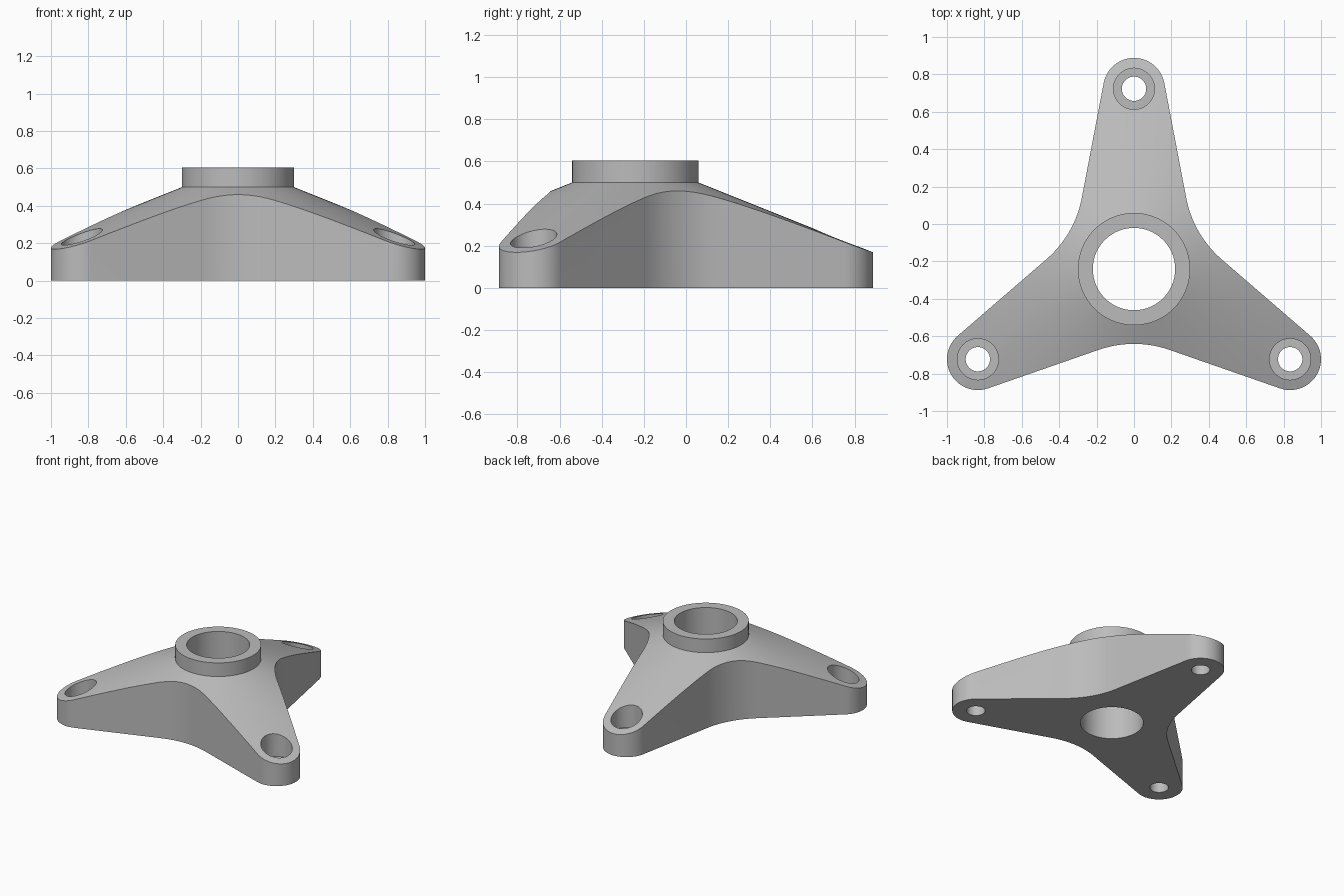
import bpy, bmesh
from math import sin, cos, radians, pi, tau

if "Cube" in bpy.data.objects:
    bpy.data.objects.remove(bpy.data.objects["Cube"], do_unlink=True)

REACH, TIP_R = 0.964, 0.165      # hub to bolt hole, rounded arm end
CENTRE_Y = -REACH / 4            # hub axis
WAIST = 0.40                     # hub to wall between two arms
TAPER = radians(10.8)

grey = bpy.data.materials.new("plain_grey")
grey.use_nodes = True
colour = (0.5, 0.5, 0.5, 1)
grey.diffuse_color = colour
grey.node_tree.nodes["Principled BSDF"].inputs["Base Color"].default_value = colour


def finish(name, bm):
    bmesh.ops.recalc_face_normals(bm, faces=bm.faces)
    mesh = bpy.data.meshes.new(name)
    bm.to_mesh(mesh)
    bm.free()
    mesh.materials.append(grey)
    obj = bpy.data.objects.new(name, mesh)
    obj.location.y = CENTRE_Y
    bpy.context.collection.objects.link(obj)
    return obj


def prism(name, outline, bottom, top):
    bm = bmesh.new()
    face = bm.faces.new([bm.verts.new((x, y, bottom)) for x, y in outline])
    ext = bmesh.ops.extrude_face_region(bm, geom=[face])
    moved = [v for v in ext["geom"] if isinstance(v, bmesh.types.BMVert)]
    bmesh.ops.translate(bm, verts=moved, vec=(0, 0, top - bottom))
    return finish(name, bm)


def lathe(name, profile, steps=128, at=(0, 0)):
    bm = bmesh.new()
    rings = []
    for i in range(steps):
        a = tau * i / steps
        rings.append([bm.verts.new((at[0] + r * cos(a), at[1] + r * sin(a), z))
                      for r, z in profile])
    n = len(profile)
    for i in range(steps):
        p, q = rings[i], rings[(i + 1) % steps]
        for j in range(n):
            k = (j + 1) % n
            bm.faces.new((p[j], q[j], q[k], p[k]))
    bmesh.ops.remove_doubles(bm, verts=bm.verts, dist=1e-5)
    return finish(name, bm)


def arc(cx, cy, r, start, end, steps):
    return [(cx + r * cos(start + (end - start) * i / steps),
             cy + r * sin(start + (end - start) * i / steps))
            for i in range(steps + 1)]


def combine(target, other, operation):
    mod = target.modifiers.new("cut", "BOOLEAN")
    mod.operation, mod.object, mod.solver = operation, other, "EXACT"
    bpy.context.view_layer.update()
    result = bpy.data.meshes.new_from_object(
        target.evaluated_get(bpy.context.evaluated_depsgraph_get()))
    target.modifiers.clear()
    target.data = result
    bpy.data.objects.remove(other, do_unlink=True)


# Three-armed outline: rounded ends joined by tangent concave fillets
side = pi / 2 - TAPER
lean = cos(side - pi / 3)
fillet = (WAIST * lean - REACH * cos(side) - TIP_R) / (1 - lean)
arm_angles = [radians(a) for a in (90, 210, 330)]
outline = []
for a in arm_angles:
    outline += arc(REACH * cos(a), REACH * sin(a), TIP_R, a - side, a + side, 32)
    mid = a + pi / 3
    far = WAIST + fillet
    outline += arc(far * cos(mid), far * sin(mid), fillet,
                   a + side + pi, mid + pi - (side - pi / 3), 20)
bracket = prism("three_arm_bracket", outline, 0, 0.9)

# Conical top, raised collar and centre bore
envelope = lathe("envelope", [(0.22, -0.1), (1.3, -0.1), (1.3, 0.1),
                              (0.3, 0.5), (0.3, 0.605), (0.22, 0.605)])
combine(bracket, envelope, "INTERSECT")

# Counterbored bolt holes
for a in arm_angles:
    bolt = lathe("bolt_cutter", [(0, -0.1), (0.065, -0.1), (0.065, 0.1),
                                 (0.11, 0.1), (0.11, 0.7), (0, 0.7)],
                 64, (REACH * cos(a), REACH * sin(a)))
    combine(bracket, bolt, "DIFFERENCE")

bpy.ops.object.select_all(action="DESELECT")
bracket.select_set(True)
bpy.context.view_layer.objects.active = bracket
bpy.ops.object.shade_smooth_by_angle(angle=radians(20))
